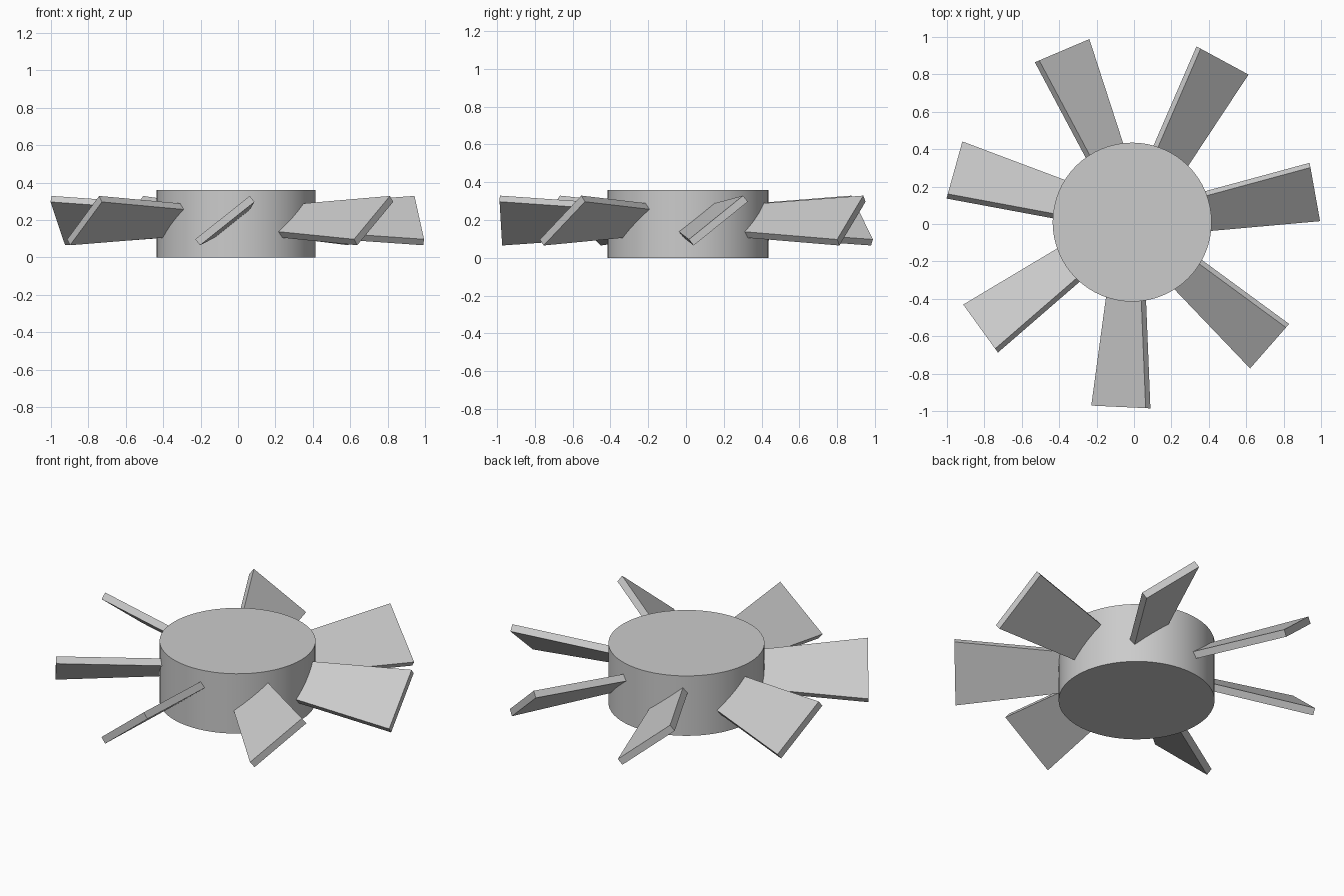
import bpy
import bmesh
from math import radians
from mathutils import Matrix, Vector

cube = bpy.data.objects.get("Cube")
if cube:
    bpy.data.objects.remove(cube, do_unlink=True)

BLADES = 7
CENTRE = Vector((-0.01, 0.01, 0))
HUB_RADIUS, HUB_HEIGHT = 0.425, 0.36
ROOT, TIP = 0.34, 0.99               # blade start and end along its own axis
ROOT_WIDTH, TIP_WIDTH = 0.226, 0.372
THICKNESS, LIFT = 0.041, 0.022       # blade sits on the tilted centre plane
TILT, FIRST_ANGLE = 38.5, -92.7

grey = bpy.data.materials.new("light grey")
grey.use_nodes = True
colour = (0.6, 0.6, 0.6, 1)
grey.diffuse_color = colour
grey.node_tree.nodes["Principled BSDF"].inputs["Base Color"].default_value = colour

# Hub: a plain cylinder with smooth sides
bpy.ops.mesh.primitive_cylinder_add(
    vertices=64, radius=HUB_RADIUS, depth=HUB_HEIGHT,
    location=CENTRE + Vector((0, 0, HUB_HEIGHT / 2)))
hub = bpy.context.object
hub.name = "hub"
hub.data.materials.append(grey)
bpy.ops.object.shade_smooth_by_angle(angle=radians(30))


def blade_mesh():
    """A slab along +x that widens towards the tip."""
    bm = bmesh.new()
    bmesh.ops.create_cube(bm, size=1)
    for v in bm.verts:
        at_tip = v.co.x > 0
        v.co.x = TIP if at_tip else ROOT
        v.co.y *= TIP_WIDTH if at_tip else ROOT_WIDTH
        v.co.z = v.co.z * THICKNESS + LIFT
    mesh = bpy.data.meshes.new("blade")
    bm.to_mesh(mesh)
    bm.free()
    mesh.materials.append(grey)
    return mesh


# Blades: one shared slab, pitched and spread evenly round the hub
mesh = blade_mesh()
middle = Matrix.Translation(CENTRE + Vector((0, 0, HUB_HEIGHT / 2)))
pitch = Matrix.Rotation(radians(TILT), 4, 'X')
for i in range(BLADES):
    blade = bpy.data.objects.new(f"blade_{i + 1}", mesh)
    bpy.context.collection.objects.link(blade)
    turn = Matrix.Rotation(radians(FIRST_ANGLE + i * 360 / BLADES), 4, 'Z')
    blade.matrix_world = middle @ turn @ pitch
